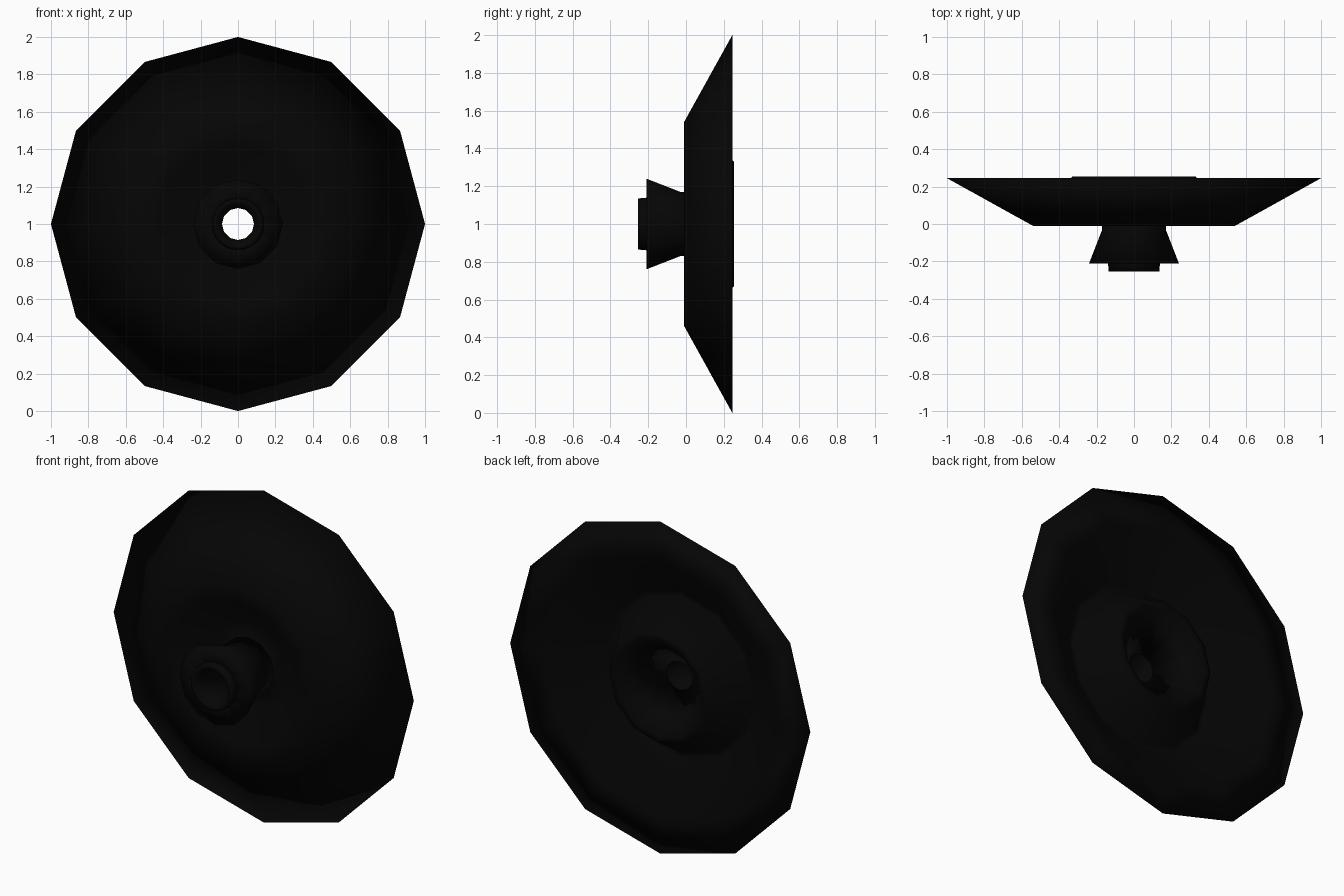
import bpy, bmesh, math

if "Cube" in bpy.data.objects:
    bpy.data.objects.remove(bpy.data.objects["Cube"])

SIDES = 12
CENTRE_Z = 1.0

black = bpy.data.materials.new("matte_black")
black.diffuse_color = (0.0015, 0.0015, 0.0015, 1)
black.use_nodes = True
black.node_tree.nodes["Principled BSDF"].inputs["Base Color"].default_value = black.diffuse_color


def lathe(name, profile, sides=SIDES):
    """Revolve a closed (radius, y) profile about the front-to-back axis."""
    bm = bmesh.new()
    rings = []
    for i in range(sides):
        a = 2 * math.pi * i / sides
        rings.append([bm.verts.new((r * math.cos(a), y, CENTRE_Z + r * math.sin(a)))
                      for r, y in profile])
    n = len(profile)
    for i in range(sides):
        here, after = rings[i], rings[(i + 1) % sides]
        for j in range(n):
            k = (j + 1) % n
            bm.faces.new((here[j], here[k], after[k], after[j])).smooth = True
    bmesh.ops.recalc_face_normals(bm, faces=bm.faces)
    mesh = bpy.data.meshes.new(name)
    bm.to_mesh(mesh)
    bm.free()
    mesh.materials.append(black)
    obj = bpy.data.objects.new(name, mesh)
    bpy.context.collection.objects.link(obj)
    return obj


# Wide dish: flared wall, back rim, groove, raised hub with a funnel,
# and a conical recess in the front
lathe("dish", [(1.0, 0.245), (0.78, 0.245), (0.50, 0.04), (0.47, 0.04),
               (0.33, 0.255), (0.29, 0.255), (0.086, 0.06),
               (0.17, 0.10), (0.25, 0.13), (0.43, -0.01), (0.54, -0.01)])

# Neck rising from the recess to the flared collar
lathe("front_collar", [(0.17, 0.10), (0.17, -0.03), (0.24, -0.21),
                       (0.10, -0.21), (0.10, 0.06)])

# Inner sleeve with the through bore and a slight lip at the front
lathe("bore_sleeve", [(0.10, 0.06), (0.14, -0.20), (0.135, -0.255), (0.115, -0.255),
                      (0.085, -0.20), (0.085, 0.06)], 24)
